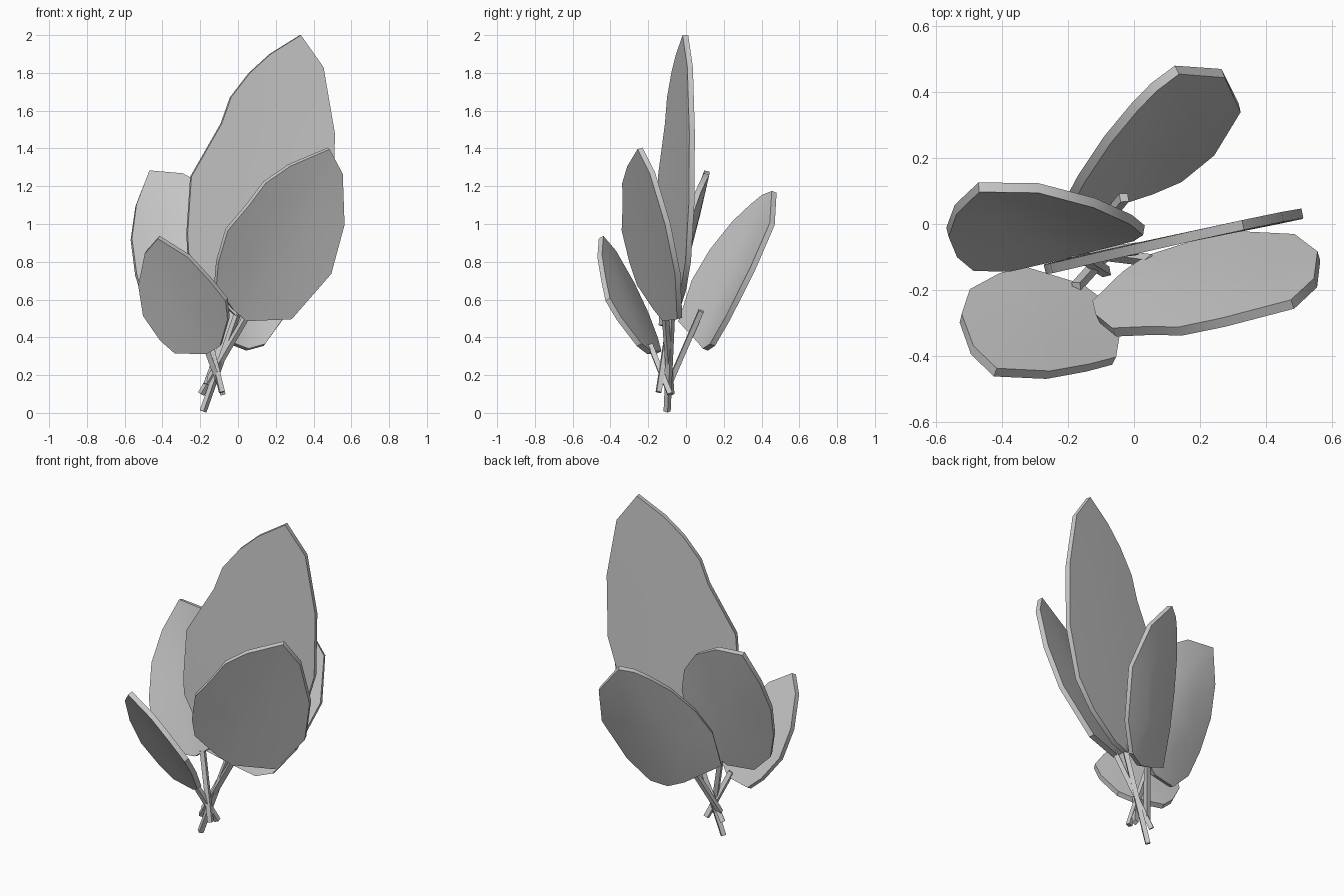
import bpy, bmesh
from mathutils import Vector

if "Cube" in bpy.data.objects:
    bpy.data.objects.remove(bpy.data.objects["Cube"])


def leaf(name, outline, plane, base, bend=0.0, thick=0.03):
    """Leaf blade: front outline (x, z) laid on the sheet y = a + b*x + c*z, bent along its midrib."""
    a, b, c = plane
    pts = [Vector(p) for p in outline]
    base = Vector(base)
    rib = (pts[0] - base).normalized()
    centre = sum(pts, Vector((0, 0))) / len(pts)

    def place(p):
        s = (p - base).x * rib.y - (p - base).y * rib.x
        return (p.x, a + b * p.x + c * p.y - bend * s * s, p.y)

    bm = bmesh.new()
    rings = [[bm.verts.new(place(centre + (p - centre) * f)) for p in pts] for f in (1, 0.5)]
    mid = bm.verts.new(place(centre))
    n = len(pts)
    for i in range(n):
        j = (i + 1) % n
        bm.faces.new((rings[0][i], rings[0][j], rings[1][j], rings[1][i]))
        bm.faces.new((rings[1][i], rings[1][j], mid))
    bmesh.ops.recalc_face_normals(bm, faces=bm.faces)
    me = bpy.data.meshes.new(name)
    bm.to_mesh(me)
    bm.free()
    ob = bpy.data.objects.new(name, me)
    bpy.context.collection.objects.link(ob)
    mod = ob.modifiers.new("thickness", 'SOLIDIFY')
    mod.thickness = thick
    mod.offset = 0
    bpy.context.view_layer.objects.active = ob
    ob.select_set(True)
    bpy.ops.object.modifier_apply(modifier=mod.name)
    bpy.ops.object.shade_smooth_by_angle()
    ob.select_set(False)


def stem(name, p, q, r=0.019):
    """Square rod from p to q."""
    p, q = Vector(p), Vector(q)
    bpy.ops.mesh.primitive_cone_add(vertices=4, radius1=r, radius2=r,
                                    depth=(q - p).length, location=(p + q) / 2)
    ob = bpy.context.object
    ob.name = name
    ob.rotation_euler = (q - p).to_track_quat('Z', 'Y').to_euler()
    ob.select_set(False)


# Blades
leaf("tall_leaf",
     [(.33, 2.0), (.45, 1.83), (.51, 1.48), (.505, 1.1), (.42, .8), (.29, .65), (.1, .53),
      (-.01, .51), (-.11, .61), (-.21, .73), (-.265, .85), (-.27, .95), (-.25, 1.25),
      (-.09, 1.53), (-.04, 1.67), (.06, 1.8), (.17, 1.9)],
     (-.074, .215, 0), (0, .5), .04)
leaf("front_right_leaf",
     [(.48, 1.4), (.55, 1.27), (.56, 1.0), (.49, .74), (.28, .5), (.04, .49), (-.03, .55),
      (-.12, .68), (-.11, .8), (-.06, .97), (.05, 1.1), (.14, 1.22), (.27, 1.31)],
     (.036, .375, -.328), (.05, .49), .25)
leaf("front_left_leaf",
     [(-.42, .93), (-.49, .85), (-.525, .68), (-.5, .52), (-.41, .39), (-.33, .32), (-.16, .32),
      (-.09, .36), (-.05, .5), (-.06, .6), (-.14, .7), (-.26, .83)],
     (-.07, -.37, -.575), (-.17, .32), .5)
leaf("back_left_leaf",
     [(-.47, 1.28), (-.29, 1.265), (-.12, 1.17), (-.01, 1.03), (.03, .88), (0, .72), (-.1, .55),
      (-.22, .46), (-.38, .46), (-.49, .57), (-.54, .73), (-.565, .92), (-.54, 1.1)],
     (-.2, .1, .28), (-.18, .46), .6)
leaf("back_right_leaf",
     [(.13, 1.17), (.27, 1.0), (.32, .76), (.24, .5), (.14, .36), (.05, .335), (-.04, .37),
      (-.22, .48), (-.21, .7), (-.16, .86), (-.08, 1.01), (0, 1.1), (.06, 1.15)],
     (-.04, .587, .368), (-.05, .36), 1.0)

# Stems
stem("tall_stem", (-.185, -.1, .008), (.01, -.075, .56))
stem("front_right_stem", (-.195, -.08, .1), (.05, -.11, .52))
stem("front_left_stem", (-.08, -.085, .1), (-.175, -.19, .36))
stem("back_left_stem", (-.085, -.145, .11), (-.18, -.085, .5))
stem("back_right_stem", (-.17, -.09, .15), (-.03, .08, .54))
